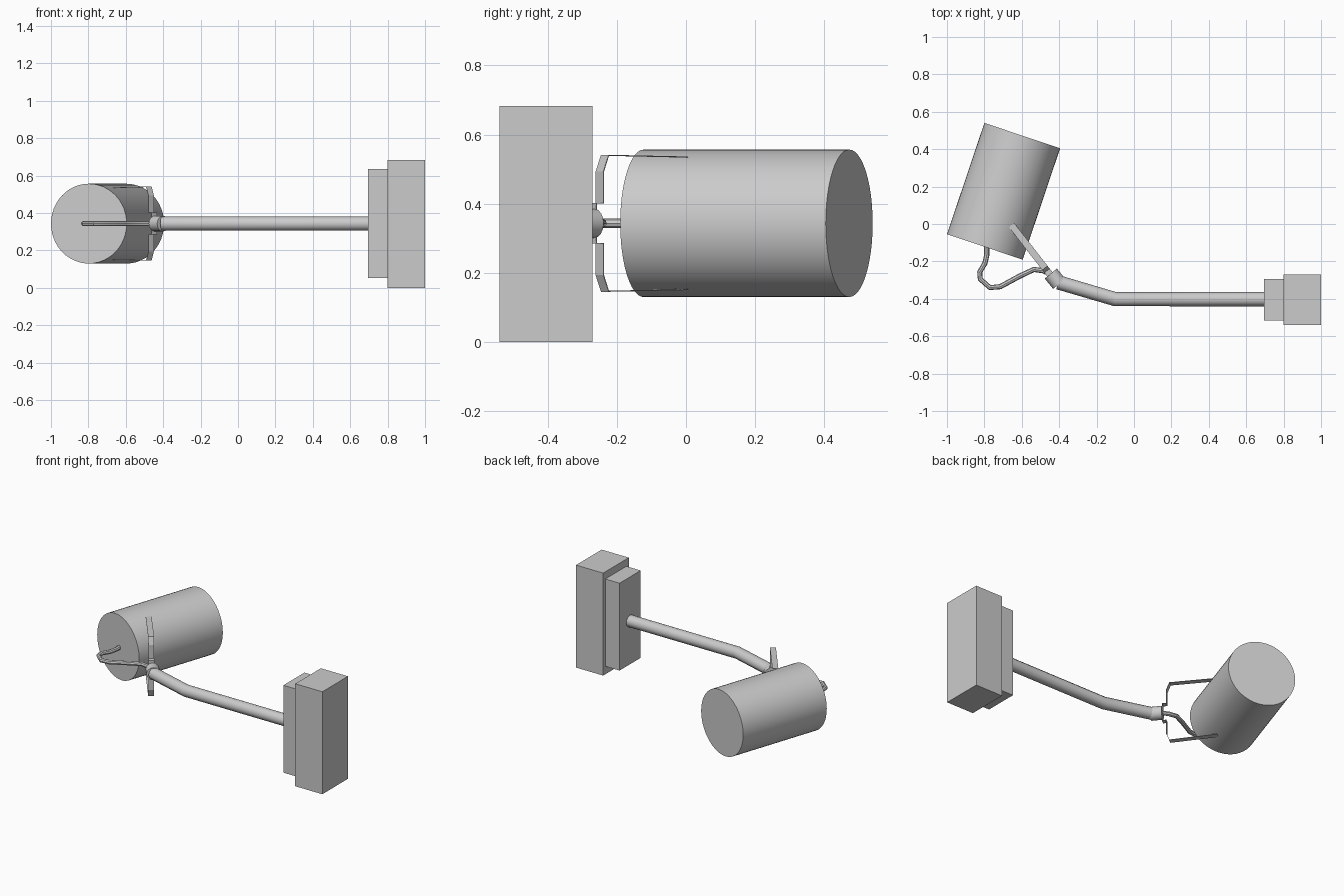
import bpy, math
from mathutils import Vector

if "Cube" in bpy.data.objects:
    bpy.data.objects.remove(bpy.data.objects["Cube"])

ZC = 0.343                                  # height of arm and lamp axis
D = Vector((-0.615, 0.789, 0))              # direction the bracket points
P = Vector((0.789, 0.615, 0))               # across the bracket


def smooth(obj, angle=40):
    bpy.ops.object.select_all(action='DESELECT')
    bpy.context.view_layer.objects.active = obj
    obj.select_set(True)
    bpy.ops.object.shade_smooth_by_angle(angle=math.radians(angle))


def box(name, lo, hi):
    lo, hi = Vector(lo), Vector(hi)
    bpy.ops.mesh.primitive_cube_add(size=1, location=(lo + hi) / 2)
    o = bpy.context.object
    o.name = name
    o.scale = hi - lo
    return o


def rod(name, a, b, r, sides):
    a, b = Vector(a), Vector(b)
    bpy.ops.mesh.primitive_cylinder_add(vertices=sides, radius=r, depth=(b - a).length,
                                        location=(a + b) / 2)
    o = bpy.context.object
    o.name = name
    o.rotation_euler = (b - a).to_track_quat('Z', 'Y').to_euler()
    smooth(o)
    return o


def tube(name, pts, r, res):
    c = bpy.data.curves.new(name, 'CURVE')
    c.dimensions = '3D'
    c.bevel_depth, c.bevel_resolution, c.use_fill_caps = r, res, True
    s = c.splines.new('POLY')
    s.points.add(len(pts) - 1)
    for q, (x, y) in zip(s.points, pts):
        q.co = (x, y, ZC, 1)
    o = bpy.data.objects.new(name, c)
    bpy.context.collection.objects.link(o)
    bpy.ops.object.select_all(action='DESELECT')
    bpy.context.view_layer.objects.active = o
    o.select_set(True)
    bpy.ops.object.convert(target='MESH')
    smooth(bpy.context.object)


# Wall mount and its plate
box("wall_mount", (0.80, -0.54, 0), (1.0, -0.27, 0.683))
box("mount_plate", (0.695, -0.515, 0.053), (0.80, -0.293, 0.635))

# Bent arm and end knuckle
tube("arm", [(0.70, -0.402), (-0.10, -0.402), (-0.405, -0.312)], 0.038, 4)
rod("knuckle", (-0.40, -0.32, ZC), (-0.445, -0.265, ZC), 0.042, 16)

# Cylindrical housing
rod("housing", (-0.7975, -0.1225, ZC), (-0.5975, 0.4725, ZC), 0.2135, 48)

# Thin bent bracket straps above and below: (distance along D, height from axis)
profile = [(0, 0.03), (0, 0.058), (0.026, 0.058), (0.026, 0.15), (0.045, 0.197), (0.335, 0.192)]
start = Vector((-0.449, -0.270, ZC))
for name, sign in (("upper_strap", 1), ("lower_strap", -1)):
    verts = []
    for d, h in profile:
        c = start + D * d + Vector((0, 0, sign * h))
        verts += [c - P * 0.018, c + P * 0.018]
    faces = [(2 * i, 2 * i + 1, 2 * i + 3, 2 * i + 2) for i in range(len(profile) - 1)]
    me = bpy.data.meshes.new(name)
    me.from_pydata(verts, [], faces)
    o = bpy.data.objects.new(name, me)
    bpy.context.collection.objects.link(o)
    m = o.modifiers.new("thickness", 'SOLIDIFY')
    m.thickness, m.offset = 0.003, 0

# Cable looping from knuckle into the housing
tube("cable", [(-0.44, -0.27), (-0.485, -0.25), (-0.535, -0.243), (-0.61, -0.278),
               (-0.715, -0.335), (-0.77, -0.340), (-0.822, -0.295), (-0.825, -0.257),
               (-0.797, -0.21), (-0.787, -0.165), (-0.787, -0.11)], 0.014, 2)
